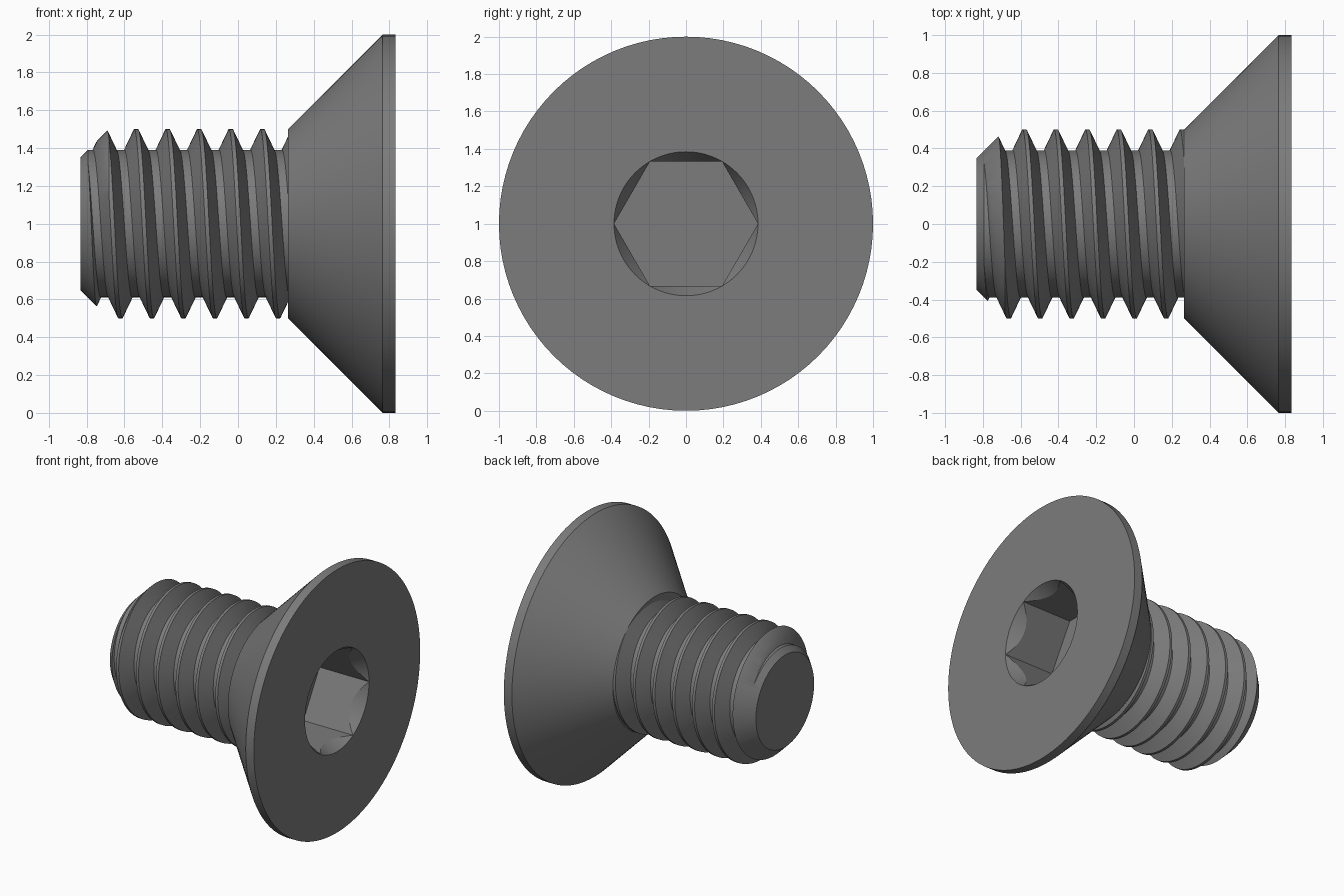
import bpy, bmesh
from math import cos, sin, pi, radians

cube = bpy.data.objects.get("Cube")
if cube:
    bpy.data.objects.remove(cube, do_unlink=True)

N = 96                       # segments around the axis
PITCH = 1 / 6
X_END, X_NECK, X_FACE = -0.833, 0.265, 0.833

steel = bpy.data.materials.new("dark_grey_steel")
steel.use_nodes = True
GREY = (0.2, 0.2, 0.2, 1)
steel.diffuse_color = GREY
steel.node_tree.nodes["Principled BSDF"].inputs["Base Color"].default_value = GREY


def place(x, r, a):
    """Point at distance r from the screw axis, which runs along x."""
    return (x, r * cos(a), 1 + r * sin(a))


def finish(bm, name):
    bmesh.ops.remove_doubles(bm, verts=bm.verts[:], dist=1e-5)
    bmesh.ops.recalc_face_normals(bm, faces=bm.faces[:])
    mesh = bpy.data.meshes.new(name)
    bm.to_mesh(mesh)
    bm.free()
    mesh.materials.append(steel)
    obj = bpy.data.objects.new(name, mesh)
    bpy.context.collection.objects.link(obj)
    return obj


def activate(obj):
    bpy.ops.object.select_all(action='DESELECT')
    obj.select_set(True)
    bpy.context.view_layer.objects.active = obj


def smooth(obj):
    activate(obj)
    bpy.ops.object.shade_smooth_by_angle(angle=radians(25))


def lathe(name, profile):
    """Closed body from rings; each ring maps an angle to (x, radius)."""
    bm = bmesh.new()
    angles = [2 * pi * i / N for i in range(N)]
    rings = [[bm.verts.new(place(*ring(a), a)) for a in angles] for ring in profile]
    for low, high in zip(rings, rings[1:]):
        for i in range(N):
            k = (i + 1) % N
            bm.faces.new((low[i], low[k], high[k], high[i]))
    bm.faces.new(rings[0])
    bm.faces.new(rings[-1])
    return finish(bm, name)


def circle(x, r):
    return lambda a: (x, r)


# Countersunk head with a hex socket that has a conical lead-in
FLAT, MOUTH, DEPTH = 1 / 3, 2 / 3 / 3 ** 0.5, 0.417


def hexagon(a):
    return FLAT / cos(a % (pi / 3) - pi / 6)


def lead_in(a):
    return X_FACE - (MOUTH - hexagon(a)) * 3 ** 0.5, hexagon(a)


def socket_floor(a):
    return X_FACE - DEPTH, hexagon(a)


head = lathe("countersunk_head", [
    circle(X_NECK, 0.5), circle(X_NECK + 0.5, 1), circle(X_FACE, 1),
    circle(X_FACE, MOUTH), lead_in, socket_floor])
smooth(head)

# Threaded rod: one tooth section swept along a helix, overlong at both ends
TURNS = 10
START = -0.58 - 3 * PITCH
tooth = [(-1 / 16, 0.5), (1 / 16, 0.5), (3 / 8, 0.39), (5 / 8, 0.39)]
bm = bmesh.new()
grid = [[bm.verts.new(place(START + PITCH * (t / N + u), r, 2 * pi * t / N))
         for u, r in tooth] for t in range(TURNS * N + 1)]
for t in range((TURNS - 1) * N):
    here = grid[t] + [grid[t + N][0]]
    ahead = grid[t + 1] + [grid[t + 1 + N][0]] if t + 1 + N <= TURNS * N else None
    for j in range(4):
        bm.faces.new((here[j], ahead[j], ahead[j + 1], here[j + 1]))
bmesh.ops.delete(bm, geom=[v for v in bm.verts if not v.link_faces], context='VERTS')

# Close both ends with fans from the axis
border = [e for e in bm.edges if e.is_boundary]
centres = {side: bm.verts.new((START + PITCH * turn, 0, 1))
           for side, turn in ((False, 0.5), (True, TURNS - 0.5))}
for e in border:
    bm.faces.new((*e.verts, centres[e.verts[0].co.x > 0]))
shank = finish(bm, "threaded_shank")

# Trim the rod to length with a chamfered tip
trim = lathe("shank_trim", [
    circle(X_END, 0.35), circle(X_END + 0.25, 0.6), circle(X_NECK + 0.015, 0.6)])
trim.hide_render = True
cut = shank.modifiers.new("trim", 'BOOLEAN')
cut.operation = 'INTERSECT'
cut.solver = 'EXACT'
cut.object = trim
activate(shank)
bpy.ops.object.modifier_apply(modifier=cut.name)
bpy.data.objects.remove(trim, do_unlink=True)
smooth(shank)
